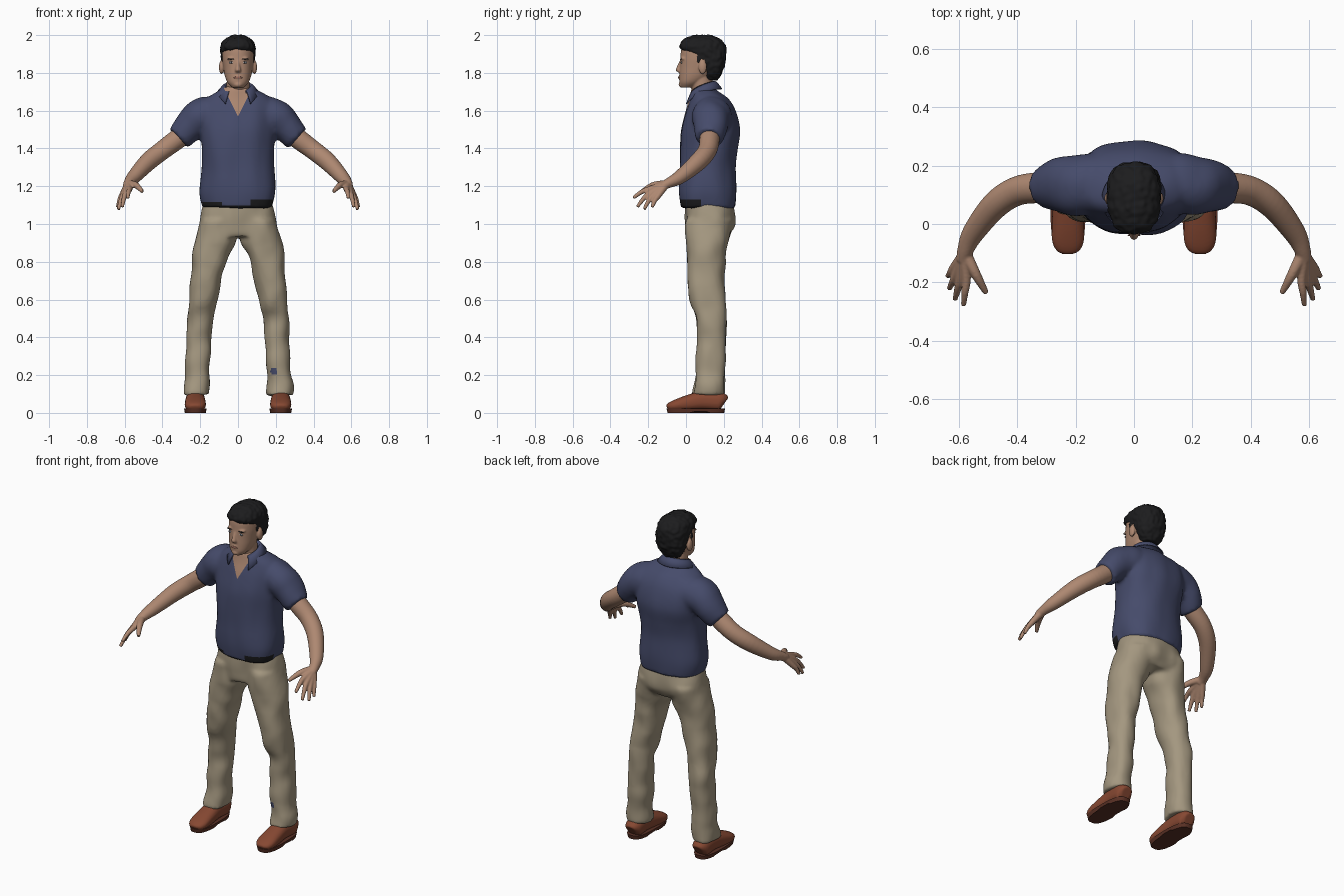
import bpy, bmesh, math
from mathutils import Vector, Matrix, noise
from mathutils.bvhtree import BVHTree

if "Cube" in bpy.data.objects:
    bpy.data.objects.remove(bpy.data.objects["Cube"], do_unlink=True)


def material(name, *rgb):
    m = bpy.data.materials.new(name)
    m.use_nodes = True
    m.diffuse_color = (*rgb, 1)
    m.node_tree.nodes["Principled BSDF"].inputs["Base Color"].default_value = (*rgb, 1)
    return m


SKIN = material("skin", .42, .245, .165)
NAVY = material("navy cloth", .06, .07, .145)
KHAKI = material("khaki cloth", .37, .31, .215)
LEATHER = material("brown leather", .24, .065, .032)
SOLE = material("dark sole", .10, .03, .018)
BLACK = material("black hair and belt", .012, .012, .013)
LIPS = material("lips", .30, .135, .10)
WHITE = material("eye white", .42, .45, .48)
IRIS = material("dark iris", .025, .03, .04)


def spline(rings, steps):
    """Smoothly resample rings of (x, y, z, half width, half depth)."""
    out = []
    for i in range(len(rings) - 1):
        a, b, c, d = (rings[max(0, min(len(rings) - 1, i + k))] for k in (-1, 0, 1, 2))
        for s in range(steps):
            t = s / steps
            out.append([.5 * (2 * q + (r - p) * t + (2 * p - 5 * q + 4 * r - w) * t * t
                              + (3 * q - p - 3 * r + w) * t ** 3)
                        for p, q, r, w in zip(a, b, c, d)])
    return out + [list(rings[-1])]


def tube(bm, rings, side=1, along=False, power=2.0, n=32, steps=5):
    """Capped loft; sections are horizontal, or square to the path if along."""
    pts = spline(rings, steps)
    pos = [Vector((side * p[0], p[1], p[2])) for p in pts]
    loops = []
    for i, p in enumerate(pts):
        u, v = Vector((1, 0, 0)), Vector((0, 1, 0))
        if along:
            t = (pos[min(i + 1, len(pos) - 1)] - pos[max(i - 1, 0)]).normalized()
            u = Vector((0, 0, 1)).cross(t).normalized()
            v = t.cross(u)
        loop = []
        for k in range(n):
            c, s = math.cos(math.tau * k / n), math.sin(math.tau * k / n)
            c = math.copysign(abs(c) ** (2 / power), c)
            s = math.copysign(abs(s) ** (2 / power), s)
            loop.append(bm.verts.new(pos[i] + u * c * max(p[3], .002) + v * s * max(p[4], .002)))
        loops.append(loop)
    for a, b in zip(loops, loops[1:]):
        for k in range(n):
            bm.faces.new((a[k], a[(k + 1) % n], b[(k + 1) % n], b[k]))
    bm.faces.new(loops[0][::-1])
    bm.faces.new(loops[-1])


def ball(bm, centre, size):
    bmesh.ops.create_uvsphere(bm, u_segments=20, v_segments=12, radius=1,
                              matrix=Matrix.Translation(centre) @ Matrix.Diagonal((*size, 1)))


def finish(name, bm, mats, voxel=0, relax=3, folds=None, cuts=(), rule=None):
    """Fuse the shells, add soft folds, cut colour borders and paint by rule."""
    bmesh.ops.recalc_face_normals(bm, faces=bm.faces)
    mesh = bpy.data.meshes.new(name)
    bm.to_mesh(mesh)
    bm.free()
    obj = bpy.data.objects.new(name, mesh)
    bpy.context.collection.objects.link(obj)
    if voxel:
        mod = obj.modifiers.new("fuse", 'REMESH')
        mod.mode, mod.voxel_size = 'VOXEL', voxel
        mod = obj.modifiers.new("relax", 'SMOOTH')
        mod.factor, mod.iterations = .5, relax
        bpy.context.view_layer.update()
        graph = bpy.context.evaluated_depsgraph_get()
        baked = bpy.data.meshes.new_from_object(obj.evaluated_get(graph))
        obj.modifiers.clear()
        obj.data = mesh = baked
    mesh.materials.clear()
    for m in mats:
        mesh.materials.append(m)
    bm = bmesh.new()
    bm.from_mesh(mesh)
    if folds:
        fx, fz, depth = folds
        bm.normal_update()
        moves = [v.normal * depth * noise.noise((v.co.x * fx, v.co.y * fx, v.co.z * fz))
                 for v in bm.verts]
        for v, d in zip(bm.verts, moves):
            v.co += d
    for co, no in cuts:
        bmesh.ops.bisect_plane(bm, geom=bm.verts[:] + bm.edges[:] + bm.faces[:],
                               plane_co=co, plane_no=no, dist=1e-5)
    for f in bm.faces:
        f.smooth = True
        f.material_index = rule(f.calc_center_median()) if rule else 0
    bm.to_mesh(mesh)
    bm.free()
    return obj


# Shirt: body and sleeves fused, with an open V neck and belt patches at the hem
bm = bmesh.new()
tube(bm, [(0, .115, 1.085, .185, .143), (0, .113, 1.17, .203, .149), (0, .115, 1.3, .19, .148),
          (0, .122, 1.4, .192, .152), (0, .13, 1.5, .202, .152), (0, .128, 1.6, .20, .13),
          (0, .12, 1.66, .17, .104), (0, .103, 1.70, .115, .077), (0, .09, 1.725, .07, .06)],
     power=2.4, n=48)
for s in (1, -1):
    tube(bm, [(.10, .135, 1.575, .10, .10), (.19, .135, 1.565, .104, .10),
              (.25, .135, 1.52, .088, .086), (.315, .124, 1.455, .066, .07)], s, along=True)


def shirt_rule(c):
    if c.y < .09 and abs(c.x) < (c.z - 1.57) * .5:
        return 1
    patch = -.19 < c.x < -.085 and c.z < 1.117 or .065 < c.x < .19 and c.z < 1.13
    return 2 if c.y < .08 and (c.z < 1.098 or patch) else 0


finish("polo_shirt", bm, [NAVY, SKIN, BLACK], .012, 4, (9, 4, .011),
       [((0, 0, 1.57), (1, 0, -.5)), ((0, 0, 1.57), (-1, 0, -.5)), ((0, 0, 1.098), (0, 0, 1)),
        ((0, 0, 1.117), (0, 0, 1)), ((0, 0, 1.13), (0, 0, 1)),
        ((-.085, 0, 0), (1, 0, 0)), ((.065, 0, 0), (1, 0, 0))], shirt_rule)

# Collar: folded strip around the neck, open at the front
bm = bmesh.new()
rows = []
for i in range(33):
    k = abs(i - 16) / 16
    a = math.radians(142) * (i - 16) / 16
    x, y = math.sin(a), math.cos(a)
    rows.append([bm.verts.new((x * rx, .085 + y * ry, z)) for rx, ry, z in (
        (.066, .063, 1.715 - .04 * k * k), (.07, .066, 1.755 - .05 * k * k),
        (.082, .076, 1.75 - .06 * k * k), (.108, .104, 1.715 - .08 * k ** 3))])
for a, b in zip(rows, rows[1:]):
    for j in range(3):
        bm.faces.new((a[j], b[j], b[j + 1], a[j + 1]))
collar = finish("collar", bm, [NAVY])
mod = collar.modifiers.new("thickness", 'SOLIDIFY')
mod.thickness, mod.offset = .007, 0

# Trousers: hips and both legs fused
bm = bmesh.new()
tube(bm, [(0, .125, 1.12, .178, .125), (0, .128, 1.0, .208, .13), (0, .115, .935, .21, .11)],
     power=2.3, n=48)
for s in (1, -1):
    tube(bm, [(.105, .125, 1.02, .095, .125), (.122, .112, .9, .108, .113),
              (.152, .105, .8, .091, .10), (.184, .113, .6, .075, .094),
              (.202, .135, .5, .069, .082), (.207, .135, .4, .067, .077),
              (.216, .13, .22, .064, .076), (.222, .125, .15, .07, .08),
              (.222, .12, .095, .068, .086)], s, power=2.2)
finish("trousers", bm, [KHAKI, NAVY], .011, 4, (11, 9, .010), (),
       lambda c: int(c.y < .12 and math.hypot(c.x - .19, c.z - .22) < .018))

for s, label in ((1, "left"), (-1, "right")):
    # Arm with palm, fingers and thumb
    bm = bmesh.new()
    tube(bm, [(.26, .128, 1.50, .05, .05), (.32, .125, 1.45, .053, .053),
              (.40, .113, 1.39, .05, .05), (.475, .065, 1.33, .047, .048),
              (.55, -.03, 1.25, .038, .037), (.577, -.09, 1.218, .028, .027),
              (.583, -.125, 1.2, .026, .022)], s, along=True)
    fingers = [((.574, -.19, 1.186), (.584, -.279, 1.138)),
               ((.594, -.188, 1.166), (.613, -.258, 1.09)),
               ((.608, -.172, 1.152), (.633, -.222, 1.078)),
               ((.616, -.148, 1.148), (.638, -.18, 1.088))]
    for knuckle, tip in fingers:
        mid = [(p + q) / 2 for p, q in zip(knuckle, tip)]
        mid[2] += .008
        tube(bm, [(.581, -.105, 1.21, .021, .021), (*knuckle, .0155, .0155),
                  (*mid, .0125, .0125), (*tip, .009, .009)], s, along=True, n=16)
    tube(bm, [(.572, -.11, 1.212, .02, .02), (.54, -.175, 1.205, .017, .017),
              (.506, -.236, 1.172, .01, .01)], s, along=True, n=16)
    finish(label + "_arm", bm, [SKIN], .005)

    # Shoe upper and its sole
    bm = bmesh.new()
    tube(bm, [(.226, .203, .05, .03, .035), (.226, .18, .06, .05, .05), (.226, .09, .065, .051, .05),
              (.226, .01, .052, .055, .042), (.226, -.055, .04, .055, .03),
              (.226, -.09, .032, .04, .02), (.226, -.1, .028, .018, .01)],
         s, along=True, power=2.4)
    finish(label + "_shoe", bm, [LEATHER], .006, 2)
    bm = bmesh.new()
    tube(bm, [(.226, .052, 0, .056, .15), (.226, .052, .024, .06, .155)], s, power=2.8, n=48, steps=1)
    # Arch: lift the underside between heel and ball
    for v in bm.verts:
        if v.co.z < .01 and .04 < v.co.y < .11:
            v.co.z += .008
    obj = finish(label + "_sole", bm, [SOLE])
    bpy.ops.object.select_all(action='DESELECT')
    obj.select_set(True)
    bpy.context.view_layer.objects.active = obj
    bpy.ops.object.shade_smooth_by_angle()

# Head: skull, neck, nose, brow, chin and ears fused
bm = bmesh.new()
tube(bm, [(0, .005, 1.722, .03, .032), (0, .025, 1.748, .055, .06), (0, .05, 1.785, .07, .085),
          (0, .07, 1.83, .078, .103), (0, .082, 1.88, .084, .112), (0, .085, 1.93, .081, .108),
          (0, .087, 1.965, .06, .08), (0, .09, 1.985, .025, .04)], power=2.2, n=40)
tube(bm, [(0, .095, 1.6, .08, .065), (0, .088, 1.70, .062, .057), (0, .08, 1.79, .06, .057)])
tube(bm, [(0, -.022, 1.872, .008, .008), (0, -.033, 1.84, .010, .012),
          (0, -.038, 1.815, .016, .017), (0, -.032, 1.803, .014, .010)], n=16)
ball(bm, (0, -.02, 1.738), (.024, .02, .016))
ball(bm, (0, -.022, 1.777), (.026, .018, .016))
for s in (1, -1):
    ball(bm, (s * .088, .088, 1.83), (.013, .022, .037))
    ball(bm, (s * .034, -.012, 1.876), (.024, .018, .009))
head = finish("head", bm, [SKIN], .005)
tree = BVHTree.FromPolygons([v.co for v in head.data.vertices],
                            [p.vertices[:] for p in head.data.polygons])


def face_part(name, mat, x, z, size, sink=0):
    """Thin rounded plate resting on the front of the face."""
    hit = tree.ray_cast(Vector((x, -1, z)), Vector((0, 1, 0)))[0]
    bm = bmesh.new()
    ball(bm, (x, hit.y + sink, z), size)
    finish(name, bm, [mat])


for s, label in ((1, "left"), (-1, "right")):
    face_part(label + "_eye", WHITE, s * .035, 1.855, (.014, .004, .006))
    face_part(label + "_iris", IRIS, s * .035, 1.855, (.006, .005, .0055))
    face_part(label + "_eyebrow", BLACK, s * .037, 1.873, (.019, .004, .0035), .001)
face_part("mouth", LIPS, 0, 1.775, (.023, .004, .006))

# Hair: cap set back from the face, low behind the ears, with sideburns
bm = bmesh.new()
tube(bm, [(0, .13, 1.762, .048, .036), (0, .143, 1.80, .074, .048), (0, .136, 1.85, .088, .07),
          (0, .122, 1.895, .091, .09), (0, .092, 1.925, .092, .12), (0, .087, 1.955, .087, .117),
          (0, .087, 1.983, .063, .088), (0, .09, 2.0, .03, .045)], power=2.5, n=48)
for s in (1, -1):
    ball(bm, (s * .078, .068, 1.872), (.009, .012, .03))
finish("hair", bm, [BLACK], .006, 2, (45, 45, .006))
